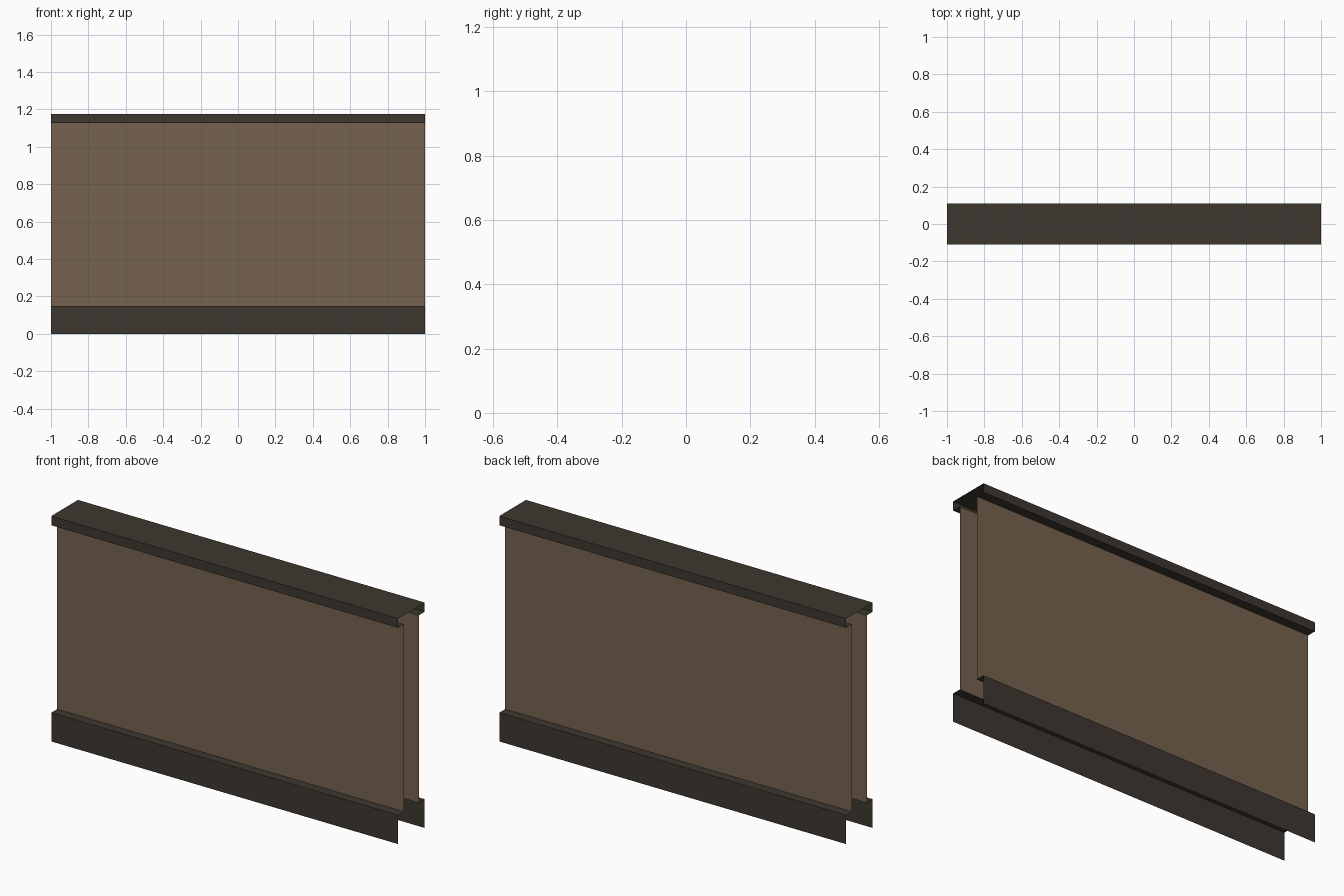
import bpy

if "Cube" in bpy.data.objects:
    bpy.data.objects.remove(bpy.data.objects["Cube"])


def material(name, rgb):
    m = bpy.data.materials.new(name)
    m.diffuse_color = (*rgb, 1)
    m.use_nodes = True
    m.node_tree.nodes["Principled BSDF"].inputs["Base Color"].default_value = m.diffuse_color
    return m


trim = material("dark_trim", (0.048, 0.038, 0.028))
panel = material("brown_panel", (0.18, 0.122, 0.08))

HALF_LENGTH = 1.0
Y_TRIM, Y_WALL = 0.11, 0.061
Z_BASE, Z_CAP, Z_TOP = 0.15, 1.127, 1.175


def extrude_profile(name, profile, mat):
    """Sweep an open (y, z) profile along x into an open-ended strip."""
    verts = [(x, y, z) for y, z in profile for x in (-HALF_LENGTH, HALF_LENGTH)]
    faces = [(2 * i, 2 * i + 1, 2 * i + 3, 2 * i + 2) for i in range(len(profile) - 1)]
    mesh = bpy.data.meshes.new(name)
    mesh.from_pydata(verts, [], faces)
    mesh.materials.append(mat)
    obj = bpy.data.objects.new(name, mesh)
    bpy.context.collection.objects.link(obj)


# Front and back: skirting with a ledge, and wall panel (back profile runs downward)
for side, s in (("front", -1), ("back", 1)):
    order = -s
    extrude_profile(side + "_skirting",
                    [(s * Y_TRIM, 0), (s * Y_TRIM, Z_BASE), (s * Y_WALL, Z_BASE)][::order], trim)
    extrude_profile(side + "_panel",
                    [(s * Y_WALL, Z_BASE), (s * Y_WALL, Z_CAP)][::order], panel)

# Cap: top rail with lips returning to the wall on both sides
extrude_profile("top_cap",
                [(-Y_WALL, Z_CAP), (-Y_TRIM, Z_CAP), (-Y_TRIM, Z_TOP),
                 (Y_TRIM, Z_TOP), (Y_TRIM, Z_CAP), (Y_WALL, Z_CAP)], trim)
